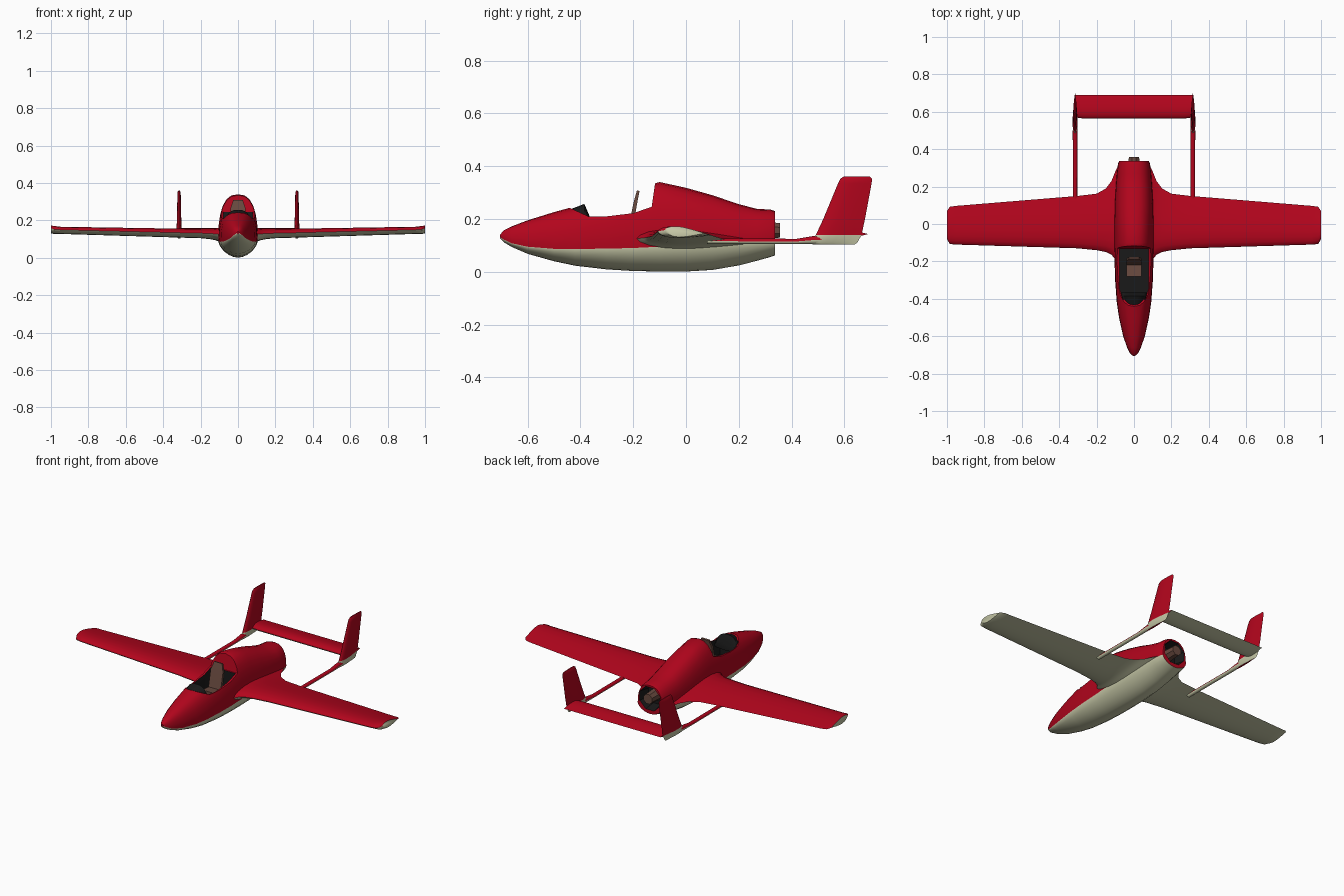
import bpy, bmesh
from math import sin, cos, pi, copysign, radians

cube = bpy.data.objects.get("Cube")
if cube:
    bpy.data.objects.remove(cube)


def material(name, rgb):
    mat = bpy.data.materials.new(name)
    mat.use_nodes = True
    mat.diffuse_color = (*rgb, 1)
    mat.node_tree.nodes["Principled BSDF"].inputs["Base Color"].default_value = (*rgb, 1)
    return mat


RED = material("red paint", (0.45, 0.0015, 0.012))
CREAM = material("cream paint", (0.56, 0.57, 0.38))
BLACK = material("black interior", (0.01, 0.01, 0.01))
BROWN = material("brown leather", (0.14, 0.068, 0.05))


def finish(name, bm, mats):
    bmesh.ops.recalc_face_normals(bm, faces=bm.faces)
    mesh = bpy.data.meshes.new(name)
    bm.to_mesh(mesh)
    bm.free()
    for mat in mats:
        mesh.materials.append(mat)
    obj = bpy.data.objects.new(name, mesh)
    bpy.context.collection.objects.link(obj)
    return obj


def loft(name, rings, mats, rule=lambda i, j: 0, cap=0):
    """Skin closed rings; rule(ring, edge) picks the material slot."""
    bm = bmesh.new()
    rows = [[bm.verts.new(p) for p in ring] for ring in rings]
    n = len(rows[0])
    for i, (a, b) in enumerate(zip(rows, rows[1:])):
        for j in range(n):
            k = (j + 1) % n
            bm.faces.new((a[j], a[k], b[k], b[j])).material_index = rule(i, j)
    for row in (rows[0], rows[-1]):
        bm.faces.new(row).material_index = cap
    return finish(name, bm, mats)


def side_prism(name, profile, half_width, mat):
    """Extrude a (y, z) profile across x."""
    rings = [[(x, y, z) for y, z in profile] for x in (-half_width, half_width)]
    return loft(name, rings, [mat])


def cut(target, cutter):
    mod = target.modifiers.new("cut", "BOOLEAN")
    mod.operation, mod.solver = "DIFFERENCE", "EXACT"
    mod.material_mode = "TRANSFER"
    mod.object = cutter
    bpy.context.view_layer.objects.active = target
    bpy.ops.object.modifier_apply(modifier=mod.name)
    bpy.data.objects.remove(cutter)


HALF = 10


def airfoil(front, back, up, down, droop=0.0):
    """Closed (chord, height) outline; the first HALF edges are the upper side."""
    points = []
    for k in range(2 * HALF):
        u = (1 + cos(pi * k / HALF)) / 2
        h = sin(pi * u ** 0.6) * (up if k < HALF else -down)
        points.append((front + u * (back - front), h - droop * u))
    return points


def two_tone(i, j):
    return 0 if j < HALF else 1


# Fuselage: y, half width, bottom, colour line, top
STATIONS = [
    (-0.705, 0.006, 0.128, 0.132, 0.14), (-0.69, 0.022, 0.112, 0.122, 0.157),
    (-0.66, 0.037, 0.094, 0.108, 0.172), (-0.6, 0.058, 0.068, 0.095, 0.195),
    (-0.5, 0.08, 0.04, 0.087, 0.226), (-0.42, 0.092, 0.023, 0.086, 0.248),
    (-0.3, 0.101, 0.009, 0.088, 0.28), (-0.2, 0.104, 0.003, 0.09, 0.31),
    (-0.1, 0.106, 0.001, 0.095, 0.34), (0, 0.106, 0.001, 0.1, 0.318),
    (0.1, 0.104, 0.007, 0.105, 0.29), (0.2, 0.098, 0.024, 0.108, 0.256),
    (0.27, 0.092, 0.042, 0.11, 0.238), (0.32, 0.086, 0.056, 0.11, 0.236),
    (0.337, 0.08, 0.062, 0.11, 0.23),
]
SIDES = 24


def hull_ring(y, w, bottom, line, top):
    ring = []
    for k in range(SIDES):
        a = 2 * pi * k / SIDES
        power = 2 / 2.5 if sin(a) > 0 else 2 / 1.75
        height = top - line if sin(a) > 0 else line - bottom
        x = copysign(abs(cos(a)) ** power, cos(a)) * w
        z = copysign(abs(sin(a)) ** power, sin(a)) * height
        ring.append((x, y, line + z))
    return ring


fuselage = loft("fuselage", [hull_ring(*s) for s in STATIONS], [RED, CREAM],
                lambda i, j: 0 if j < SIDES // 2 else 1)

# Open cockpit: lower the sills, then hollow out the tub
cut(fuselage, side_prism("sill_cutter", [
    (-0.44, 0.242), (-0.37, 0.21), (-0.3, 0.21), (-0.2, 0.222), (-0.13, 0.246),
    (-0.108, 0.4), (-0.44, 0.4)], 0.2, RED))
tub = [(-0.06, -0.405), (0.06, -0.405), (0.078, -0.34), (0.078, -0.134),
       (-0.078, -0.134), (-0.078, -0.34)]
cut(fuselage, loft("tub_cutter", [[(x, y, z) for x, y in tub] for z in (0.115, 0.28)],
                   [BLACK]))


def octagon(y, r, z=0.152):
    return [(r * cos(pi * (k + 0.5) / 4), y, z + r * sin(pi * (k + 0.5) / 4))
            for k in range(8)]


# Engine bay recess and exhaust
cut(fuselage, loft("bay_cutter", [octagon(0.27, 0.06), octagon(0.337, 0.072),
                                  octagon(0.4, 0.072)], [BLACK]))
loft("exhaust", [octagon(0.265, 0.036, 0.157), octagon(0.357, 0.03, 0.157)], [BROWN])

# Cockpit fittings
loft("instrument_hood",
     [hull_ring(y, w, 0.17, 0.18, top)
      for y, w, top in ((-0.445, 0.045, 0.234), (-0.385, 0.067, 0.257), (-0.365, 0.07, 0.21))],
     [BLACK])
side_prism("seat_cushion", [(-0.28, 0.15), (-0.28, 0.172), (-0.2, 0.165), (-0.2, 0.143)],
           0.04, BROWN)
seat_back = side_prism("seat_back", [
    (-0.222, 0.15), (-0.198, 0.265), (-0.186, 0.308), (-0.176, 0.306),
    (-0.184, 0.265), (-0.204, 0.15)], 0.04, BROWN)
for v in seat_back.data.vertices:
    if v.co.z > 0.3:
        v.co.x *= 0.65

# Wing: x, leading edge, trailing edge, height, upper and lower thickness
WING = [
    (0.08, -0.2, 0.32, 0.125, 0.045, 0.04), (0.1, -0.19, 0.28, 0.125, 0.04, 0.035),
    (0.12, -0.165, 0.23, 0.128, 0.034, 0.03), (0.15, -0.15, 0.19, 0.13, 0.03, 0.026),
    (0.2, -0.14, 0.162, 0.132, 0.028, 0.023), (0.3, -0.13, 0.15, 0.134, 0.026, 0.022),
    (0.95, -0.11, 0.097, 0.15, 0.02, 0.018), (0.985, -0.107, 0.092, 0.153, 0.022, 0.021),
    (1.0, -0.08, 0.07, 0.158, 0.018, 0.022),
]
# Boom: y, height, half width, half height
BOOM = [(0.08, 0.116, 0.012, 0.01), (0.42, 0.115, 0.012, 0.01),
        (0.48, 0.12, 0.013, 0.015), (0.56, 0.123, 0.011, 0.016)]
# Fin: z, leading edge, trailing edge, half thickness
FIN = [(0.104, 0.48, 0.64, 0.006), (0.112, 0.46, 0.65, 0.012), (0.14, 0.492, 0.665, 0.014),
       (0.2, 0.52, 0.678, 0.012), (0.335, 0.576, 0.703, 0.009), (0.352, 0.584, 0.705, 0.008),
       (0.361, 0.598, 0.697, 0.003)]

for side, s in (("left", 1), ("right", -1)):
    loft(side + "_wing",
         [[(s * x, y, z + h) for y, h in airfoil(le, te, up, dn, 0.012)]
          for x, le, te, z, up, dn in WING], [RED, CREAM], two_tone, 1)
    loft(side + "_boom",
         [[(s * 0.315 + w * cos(pi * k / 6), y, z + h * sin(pi * k / 6)) for k in range(12)]
          for y, z, w, h in BOOM], [RED, CREAM], lambda i, j: 0 if j < 6 else 1, 1)
    loft(side + "_fin",
         [[(s * 0.315 + h, y, z) for y, h in airfoil(le, te, t, t)]
          for z, le, te, t in FIN], [RED, CREAM], lambda i, j: 1 if i < 2 else 0)

# Tailplane joining the fins
loft("tailplane",
     [[(x, y, 0.143 + h) for y, h in airfoil(le, 0.69, 0.016, 0.016)]
      for x, le in ((-0.315, 0.57), (-0.27, 0.564), (0.27, 0.564), (0.315, 0.57))],
     [RED, CREAM], two_tone)

# Smooth skins, with crisp edges on the cut and boxy parts
for obj in bpy.context.collection.objects:
    obj.select_set(obj.type == "MESH")
bpy.context.view_layer.objects.active = fuselage
bpy.ops.object.shade_smooth_by_angle(angle=radians(40))
